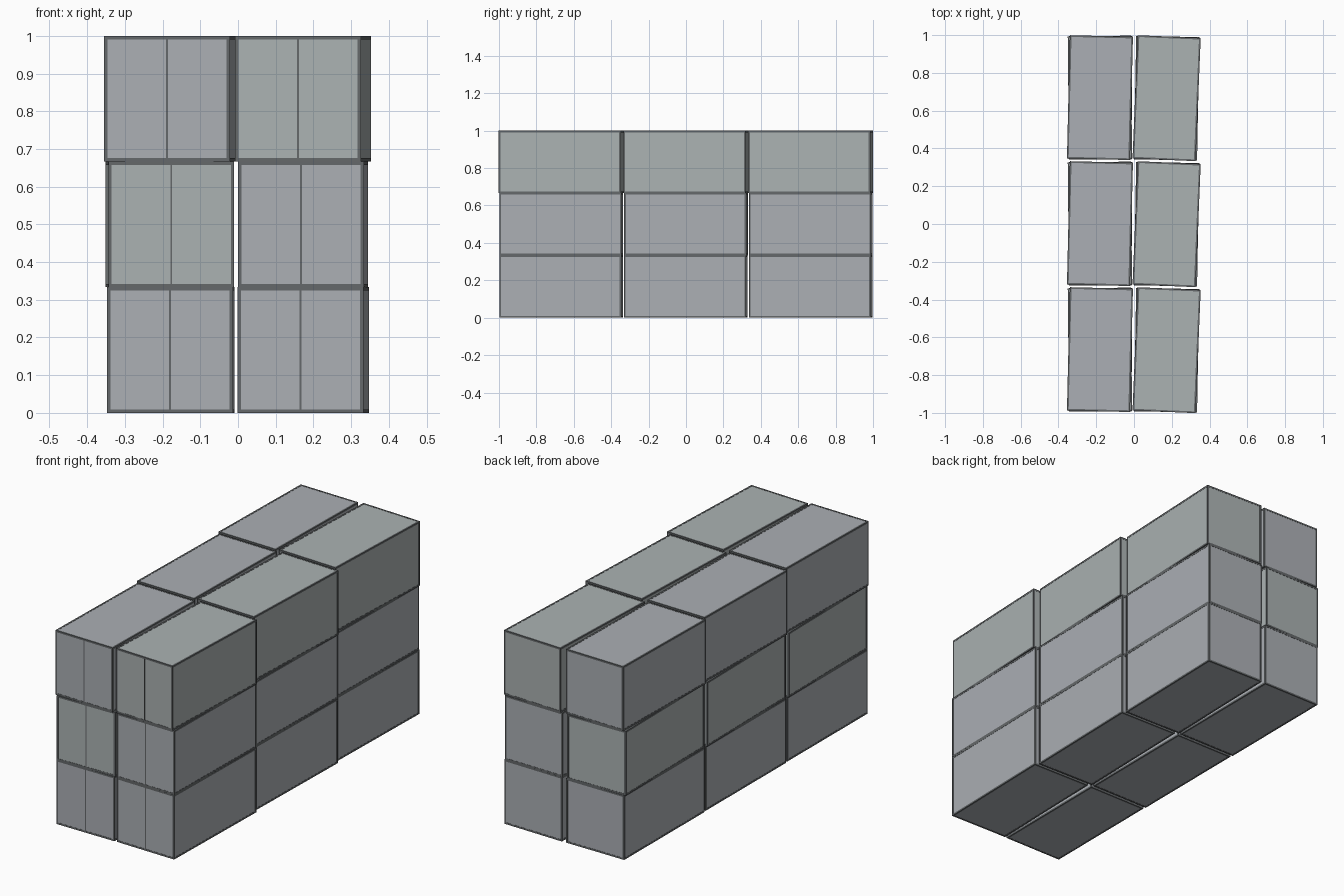
import bpy
from math import radians
from mathutils import Matrix

if "Cube" in bpy.data.objects:
    bpy.data.objects.remove(bpy.data.objects["Cube"])

W, L, H = 0.334, 0.653, 1 / 3   # outer size of one crate
PITCH = 0.667                   # spacing of the rows along y
BAR, LIP = 0.009, 0.001         # edge bar width, and how far it stands proud


def material(name, rgb):
    m = bpy.data.materials.new(name)
    m.diffuse_color = (*rgb, 1)
    m.use_nodes = True
    m.node_tree.nodes["Principled BSDF"].inputs["Base Color"].default_value = m.diffuse_color
    return m


blue_grey = material("blue_grey", (0.41, 0.43, 0.46))
green_grey = material("green_grey", (0.41, 0.45, 0.45))
dark = material("dark_edge", (0.13, 0.14, 0.145))


def block(name, size, loc, frame, mat):
    bpy.ops.mesh.primitive_cube_add(size=1)
    ob = bpy.context.object
    ob.name = name
    ob.data.transform(Matrix.Diagonal((*size, 1)))
    ob.matrix_world = frame @ Matrix.Translation(loc)
    ob.data.materials.append(mat)
    return ob


def crate(label, seam_x, y, layer, degrees, mat):
    # Slightly turned crate; seam_x is where the middle of its front face lies
    turn = Matrix.Rotation(radians(-degrees), 4, 'Z')
    shift = (turn @ Matrix.Translation((0, -L / 2, 0))).translation.x
    frame = Matrix.Translation((seam_x - shift, y, (layer + 0.5) * H)) @ turn
    dims = (W, L, H)
    block("crate_" + label, [d - 2 * LIP for d in dims], (0, 0, 0), frame, mat)

    # Dark bars along the twelve edges
    for axis in range(3):
        u, v = (axis + 1) % 3, (axis + 2) % 3
        for su in (-1, 1):
            for sv in (-1, 1):
                size, loc = [BAR] * 3, [0, 0, 0]
                size[axis] = dims[axis] if axis == 2 else dims[axis] - 2 * BAR
                if axis == 1:
                    size[axis] = dims[axis] - 2 * BAR
                loc[u] = su * (dims[u] - BAR) / 2
                loc[v] = sv * (dims[v] - BAR) / 2
                block("edge_bar_" + label, size, loc, frame, dark)

    # Thin vertical seam on the front face
    block("front_seam_" + label, (0.005, 0.003, H - 2 * BAR),
          (0, -L / 2 + 0.0015, 0), frame, dark)


# Per layer, bottom to top: (seam x, clockwise turn, colour), left then right
layers = [
    [(-0.180, 0.3, blue_grey), (0.166, 1.3, blue_grey)],
    [(-0.177, -0.6, green_grey), (0.167, 1.0, blue_grey)],
    [(-0.188, 1.35, blue_grey), (0.159, 2.4, green_grey)],
]

for k, pair in enumerate(layers):
    for side, (x, turn, mat) in zip(("left", "right"), pair):
        offset = 0.002 if side == "left" else -0.001
        for row in (-1, 0, 1):
            crate(f"{side}_layer{k}_row{row + 1}", x, row * PITCH + offset,
                  k, turn, mat)
